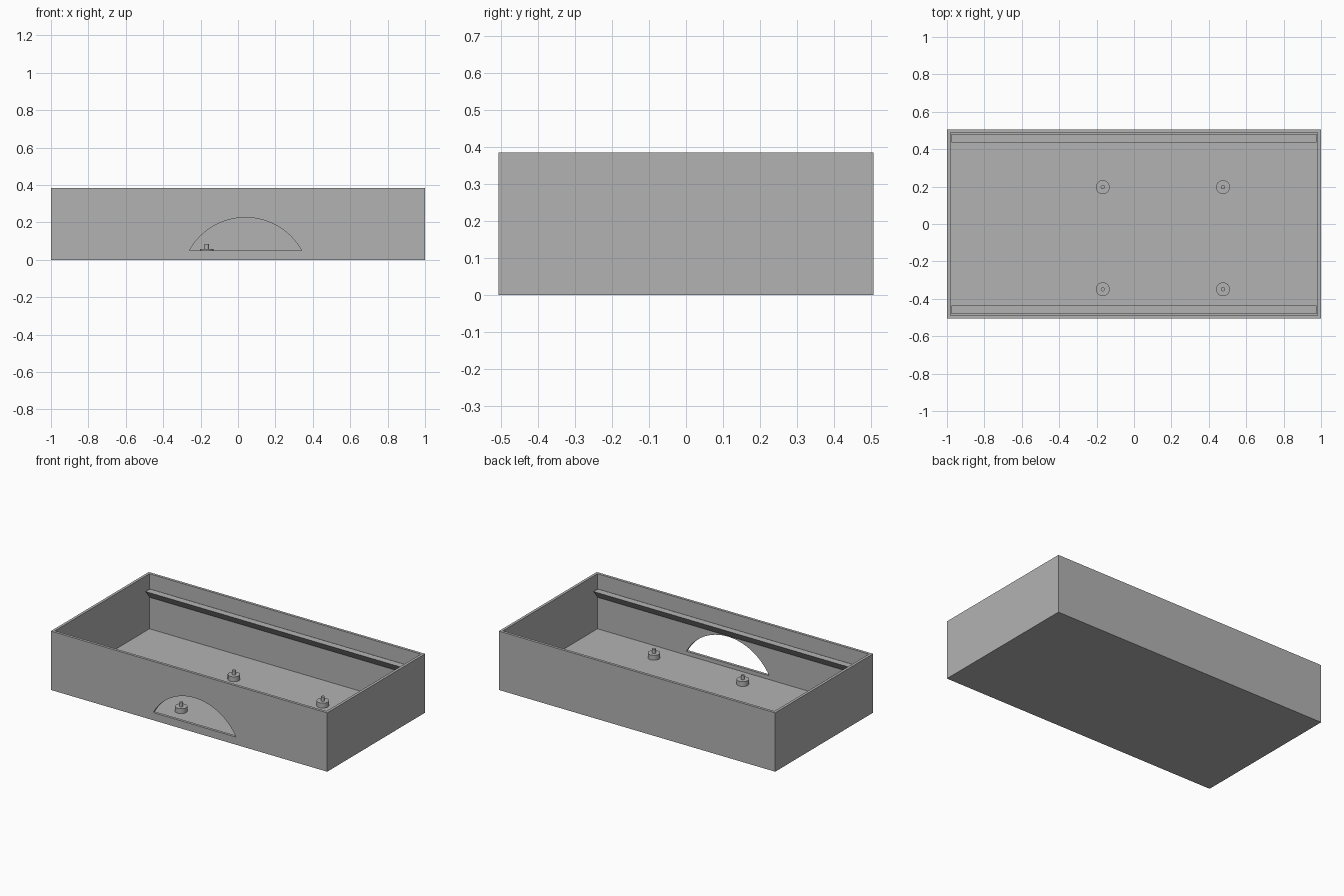
import bpy, bmesh, math
from mathutils import Vector

cube = bpy.data.objects.get("Cube")
if cube:
    bpy.data.objects.remove(cube, do_unlink=True)

HX, HY, H, WALL = 1.0, 0.506, 0.385, 0.025
IX, IY = HX - WALL, HY - WALL

grey = bpy.data.materials.new("plain grey")
grey.use_nodes = True
colour = (0.45, 0.45, 0.45, 1)
grey.diffuse_color = colour
grey.node_tree.nodes["Principled BSDF"].inputs["Base Color"].default_value = colour


def make_object(name, bm):
    bmesh.ops.recalc_face_normals(bm, faces=bm.faces)
    mesh = bpy.data.meshes.new(name)
    bm.to_mesh(mesh)
    bm.free()
    mesh.materials.append(grey)
    obj = bpy.data.objects.new(name, mesh)
    bpy.context.collection.objects.link(obj)
    return obj


def extrude_profile(name, points, offset):
    """Solid made by sweeping a closed profile along an offset."""
    bm = bmesh.new()
    face = bm.faces.new([bm.verts.new(p) for p in points])
    swept = bmesh.ops.extrude_face_region(bm, geom=[face], use_keep_orig=True)
    verts = [g for g in swept["geom"] if isinstance(g, bmesh.types.BMVert)]
    bmesh.ops.translate(bm, verts=verts, vec=Vector(offset))
    return make_object(name, bm)


# Open tray: a box whose top is inset and pushed down to the floor
bm = bmesh.new()
bmesh.ops.create_cube(bm, size=1)
for v in bm.verts:
    v.co = (v.co.x * 2 * HX, v.co.y * 2 * HY, (v.co.z + 0.5) * H)
top = max(bm.faces, key=lambda f: f.calc_center_median().z)
bmesh.ops.inset_region(bm, faces=[top], thickness=WALL)
inner = bmesh.ops.extrude_face_region(bm, geom=[top])
bmesh.ops.delete(bm, geom=[top], context='FACES_ONLY')
for g in inner["geom"]:
    if isinstance(g, bmesh.types.BMVert):
        g.co.z = WALL
tray = make_object("tray", bm)

# Arched opening in the front wall: a circle segment above a flat sill
CX, SILL, HALF, RISE = 0.04, 0.05, 0.30, 0.176
radius = (HALF ** 2 + RISE ** 2) / (2 * RISE)
cz = SILL + RISE - radius
sweep = math.asin(HALF / radius)
steps = 40
arch = []
for i in range(steps + 1):
    a = -sweep + 2 * sweep * i / steps
    arch.append((CX + radius * math.sin(a), -HY - 0.1, cz + radius * math.cos(a)))
cutter = extrude_profile("opening_cutter", arch, (0, 0.2, 0))
cutter.hide_render = True
cut = tray.modifiers.new("opening", 'BOOLEAN')
cut.operation = 'DIFFERENCE'
cut.solver = 'EXACT'
cut.object = cutter
bpy.context.view_layer.objects.active = tray
bpy.ops.object.modifier_apply(modifier=cut.name)
bpy.data.objects.remove(cutter, do_unlink=True)

# Ledges along the long walls: flat on top, sloping back to the wall below
for name, side in (("front_ledge", -1), ("back_ledge", 1)):
    profile = [(-IX, side * IY, 0.29),
               (-IX, side * (IY - 0.044), 0.29),
               (-IX, side * IY, 0.235)]
    extrude_profile(name, profile, (2 * IX, 0, 0))


# Mounting posts: a wide round base with a thin pin
def cylinder(bm, x, y, r, z0, z1):
    made = bmesh.ops.create_cone(bm, cap_ends=True, segments=32,
                                 radius1=r, radius2=r, depth=z1 - z0)
    bmesh.ops.translate(bm, verts=made["verts"], vec=(x, y, (z0 + z1) / 2))


for side, x in (("right", -0.167), ("left", 0.476)):
    for end, y in (("front", -0.349), ("back", 0.197)):
        bm = bmesh.new()
        cylinder(bm, x, y, 0.037, WALL, 0.057)
        cylinder(bm, x, y, 0.011, 0.057, 0.084)
        post = make_object(f"{end}_{side}_post", bm)
        bpy.ops.object.select_all(action='DESELECT')
        post.select_set(True)
        bpy.context.view_layer.objects.active = post
        bpy.ops.object.shade_smooth_by_angle(angle=math.radians(35))
